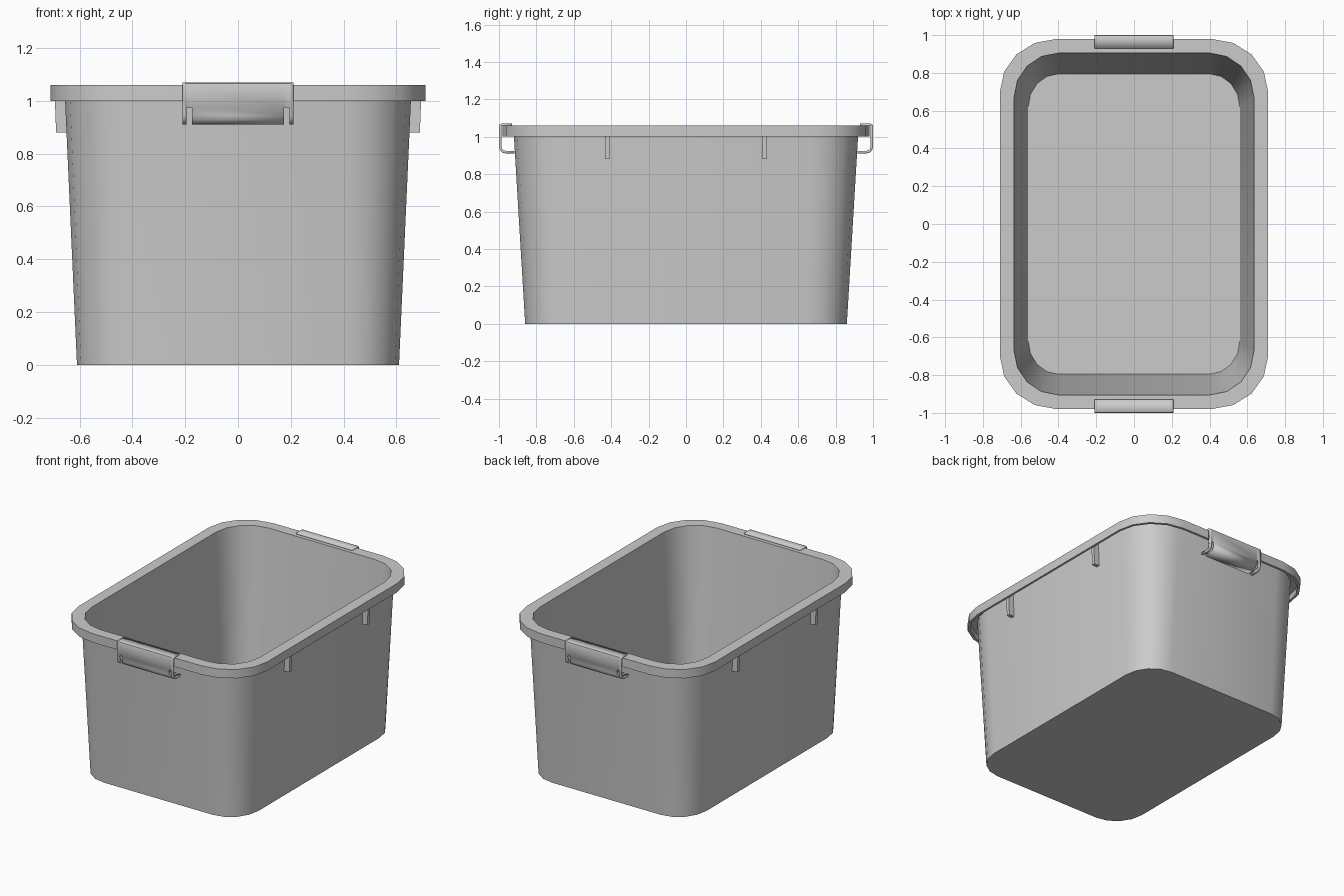
import bpy, bmesh, math

cube = bpy.data.objects.get("Cube")
if cube:
    bpy.data.objects.remove(cube, do_unlink=True)

grey = bpy.data.materials.new("grey plastic")
grey.use_nodes = True
COLOUR = (0.6, 0.6, 0.6, 1)
grey.diffuse_color = COLOUR
grey.node_tree.nodes["Principled BSDF"].inputs["Base Color"].default_value = COLOUR


def make_object(name, bm, recalc=True):
    if recalc:
        bmesh.ops.recalc_face_normals(bm, faces=bm.faces[:])
    mesh = bpy.data.meshes.new(name)
    bm.to_mesh(mesh)
    bm.free()
    mesh.materials.append(grey)
    obj = bpy.data.objects.new(name, mesh)
    bpy.context.collection.objects.link(obj)
    return obj


def smooth(obj):
    bpy.ops.object.select_all(action='DESELECT')
    obj.select_set(True)
    bpy.context.view_layer.objects.active = obj
    bpy.ops.object.shade_smooth_by_angle(angle=math.radians(35))


def rounded_ring(bm, hx, hy, rx, ry, z, steps=4):
    """Rectangle with elliptical corners, half sizes hx, hy."""
    ring = []
    for quarter, (sx, sy) in enumerate([(1, 1), (-1, 1), (-1, -1), (1, -1)]):
        for i in range(steps + 1):
            a = math.pi / 2 * (quarter + i / steps)
            ring.append(bm.verts.new((sx * (hx - rx) + rx * math.cos(a),
                                      sy * (hy - ry) + ry * math.sin(a), z)))
    return ring


# Tub: outer wall, hollow rolled rim, inner wall and floor in one loft
sections = [
    (0.61, 0.86, 0.20, 0.21, 0),
    (0.655, 0.92, 0.25, 0.25, 1.0),
    (0.657, 0.923, 0.25, 0.25, 1.04),
    (0.695, 0.963, 0.29, 0.27, 1.04),
    (0.695, 0.963, 0.29, 0.27, 1.0),
    (0.71, 0.98, 0.30, 0.28, 1.0),
    (0.71, 0.98, 0.30, 0.28, 1.06),
    (0.635, 0.905, 0.235, 0.235, 1.06),
    (0.56, 0.795, 0.16, 0.175, 0.03),
]
bm = bmesh.new()
rings = [rounded_ring(bm, *s) for s in sections]
for low, high in zip(rings, rings[1:]):
    n = len(low)
    for i in range(n):
        j = (i + 1) % n
        bm.faces.new((low[i], low[j], high[j], high[i]))
bm.faces.new(rings[0])
bm.faces.new(rings[-1])
smooth(make_object("tub", bm))

# Clip handles: curled sheet with two slots, one at each end of the tub
path = [(-0.93, 1.07), (-0.988, 1.07), (-0.997, 1.066), (-1, 1.057), (-1, 0.975),
        (-1, 0.945), (-0.995, 0.928), (-0.983, 0.916), (-0.965, 0.911), (-0.918, 0.911)]
columns = [-0.21, -0.195, -0.175, 0.175, 0.195, 0.21]
SLOT_TOP = 4
for name, side in (("front_handle", 1), ("back_handle", -1)):
    bm = bmesh.new()
    grid = [[bm.verts.new((side * x, side * y, z)) for y, z in path] for x in columns]
    for i in range(len(columns) - 1):
        for j in range(len(path) - 1):
            if i in (1, 3) and j >= SLOT_TOP:
                continue
            bm.faces.new((grid[i][j], grid[i][j + 1], grid[i + 1][j + 1], grid[i + 1][j]))
    handle = make_object(name, bm, recalc=False)
    smooth(handle)
    shell = handle.modifiers.new("thickness", 'SOLIDIFY')
    shell.thickness = 0.014
    shell.offset = -1

# Support ribs under the rim on the long sides
for side_name, sx in (("left", 1), ("right", -1)):
    for end_name, y in (("front", -0.42), ("back", 0.42)):
        bm = bmesh.new()
        bmesh.ops.create_cube(bm, size=1)
        for v in bm.verts:
            top, outer = v.co.z > 0, v.co.x > 0
            v.co.z = 1.04 if top else 0.88
            v.co.x = sx * ((0.695 if top else 0.689) if outer else 0.645)
            v.co.y = y + v.co.y * 0.024
        make_object(f"{side_name}_{end_name}_rib", bm)
